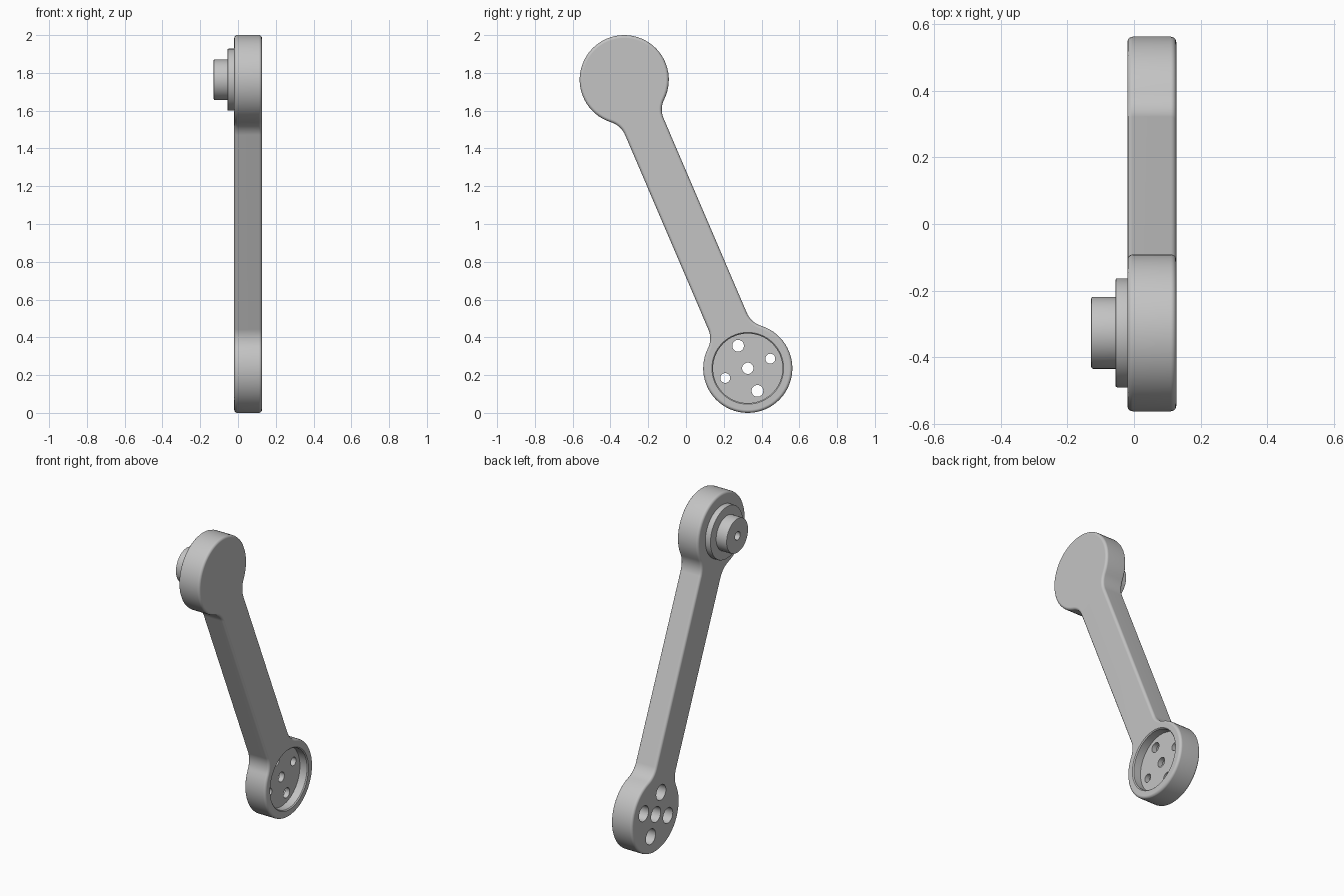
import bpy, bmesh, math
from mathutils import Vector, Matrix

if "Cube" in bpy.data.objects:
    bpy.data.objects.remove(bpy.data.objects["Cube"], do_unlink=True)

grey = bpy.data.materials.new("light grey")
grey.use_nodes = True
COLOUR = (0.55, 0.55, 0.55, 1)
grey.diffuse_color = COLOUR
grey.node_tree.nodes["Principled BSDF"].inputs["Base Color"].default_value = COLOUR

# Main dimensions; the arm lies in the y-z plane and is thick along x
TOP = Vector((0, -0.327, 1.764))
BOTTOM = Vector((0, 0.327, 0.236))
END_R, HALF_W, FILLET = 0.236, 0.111, 0.12
BACK, FRONT = -0.02, 0.127
mid = (TOP + BOTTOM) / 2
along = (TOP - BOTTOM).normalized()
across = Vector((0, along.z, -along.y))
half_len = (TOP - BOTTOM).length / 2


def make_object(name, bm):
    bmesh.ops.recalc_face_normals(bm, faces=bm.faces)
    mesh = bpy.data.meshes.new(name)
    bm.to_mesh(mesh)
    bm.free()
    mesh.materials.append(grey)
    obj = bpy.data.objects.new(name, mesh)
    bpy.context.collection.objects.link(obj)
    return obj


def activate(obj):
    bpy.ops.object.select_all(action='DESELECT')
    obj.select_set(True)
    bpy.context.view_layer.objects.active = obj


def apply(obj, kind, **settings):
    mod = obj.modifiers.new(kind.title(), kind)
    for key, value in settings.items():
        setattr(mod, key, value)
    activate(obj)
    bpy.ops.object.modifier_apply(modifier=mod.name)


def finish(obj):
    activate(obj)
    bpy.ops.object.shade_smooth_by_angle(angle=math.radians(35))
    mod = obj.modifiers.new("Weighted normals", 'WEIGHTED_NORMAL')
    mod.keep_sharp = True


def disc(name, centre, radius, x0, x1, sides=64, radius_end=None):
    """Cylinder or cone along x, from x0 to x1."""
    bm = bmesh.new()
    bmesh.ops.create_cone(bm, cap_ends=True, segments=sides, radius1=radius,
                          radius2=radius_end or radius, depth=x1 - x0)
    bm.transform(Matrix.Translation((centre.x + (x0 + x1) / 2, centre.y, centre.z))
                 @ Matrix.Rotation(math.pi / 2, 4, 'Y'))
    return make_object(name, bm)


def cut(obj, cutter):
    cutter.hide_render = True
    apply(obj, 'BOOLEAN', operation='DIFFERENCE', solver='EXACT', object=cutter)
    bpy.data.objects.remove(cutter, do_unlink=True)


def arc(centre, radius, start, end, steps):
    return [(centre[0] + radius * math.cos(start + (end - start) * i / steps),
             centre[1] + radius * math.sin(start + (end - start) * i / steps))
            for i in range(steps + 1)]


# Arm outline: one quarter (across, along), then mirrored twice
fillet_u = HALF_W + FILLET
reach = math.sqrt((END_R + FILLET) ** 2 - fillet_u ** 2)
blend = math.atan2(reach, fillet_u)
quarter = arc((fillet_u, half_len - reach), FILLET, math.pi, math.pi - blend, 10)
quarter += arc((0, half_len), END_R, -blend, math.pi / 2, 24)[1:]
half = quarter + [(-u, v) for u, v in reversed(quarter[:-1])]
outline = half + [(-u, -v) for u, v in half]

bm = bmesh.new()
verts = [bm.verts.new(mid + across * u + along * v + Vector((BACK, 0, 0)))
         for u, v in outline]
face = bm.faces.new(verts)
lifted = bmesh.ops.extrude_face_region(bm, geom=[face])["geom"]
bmesh.ops.translate(bm, vec=(FRONT - BACK, 0, 0),
                    verts=[g for g in lifted if isinstance(g, bmesh.types.BMVert)])
arm = make_object("crank_arm", bm)
apply(arm, 'BEVEL', width=0.016, segments=3, limit_method='ANGLE',
      angle_limit=math.radians(50))

# Round recess with an eased rim
floor = FRONT - 0.055
cut(arm, disc("recess_cutter", BOTTOM, 0.184, floor, FRONT + 0.05))
cut(arm, disc("rim_cutter", BOTTOM, 0.182, FRONT - 0.008, FRONT + 0.008,
              radius_end=0.198))

# Five stepped bolt holes: centre, two along the arm, two across
for offset, radius in ((Vector(), 0.03), (along * 0.13, 0.031), (along * -0.13, 0.031),
                       (across * 0.13, 0.026), (across * -0.13, 0.026)):
    cut(arm, disc("hole_cutter", BOTTOM + offset, radius, BACK - 0.1, FRONT + 0.1, 32))
    cut(arm, disc("counterbore_cutter", BOTTOM + offset, 0.048, BACK - 0.05,
                  BACK + 0.06, 32))
finish(arm)

# Stepped pivot on the back of the upper end
collar = disc("pivot_collar", TOP, 0.164, -0.056, BACK + 0.01)
pin = disc("pivot_pin", TOP, 0.108, -0.129, -0.05)
for part in (collar, pin):
    apply(part, 'BEVEL', width=0.006, segments=2, limit_method='ANGLE',
          angle_limit=math.radians(50))
cut(pin, disc("socket_cutter", TOP, 0.026, -0.2, -0.07, 32))
finish(collar)
finish(pin)
